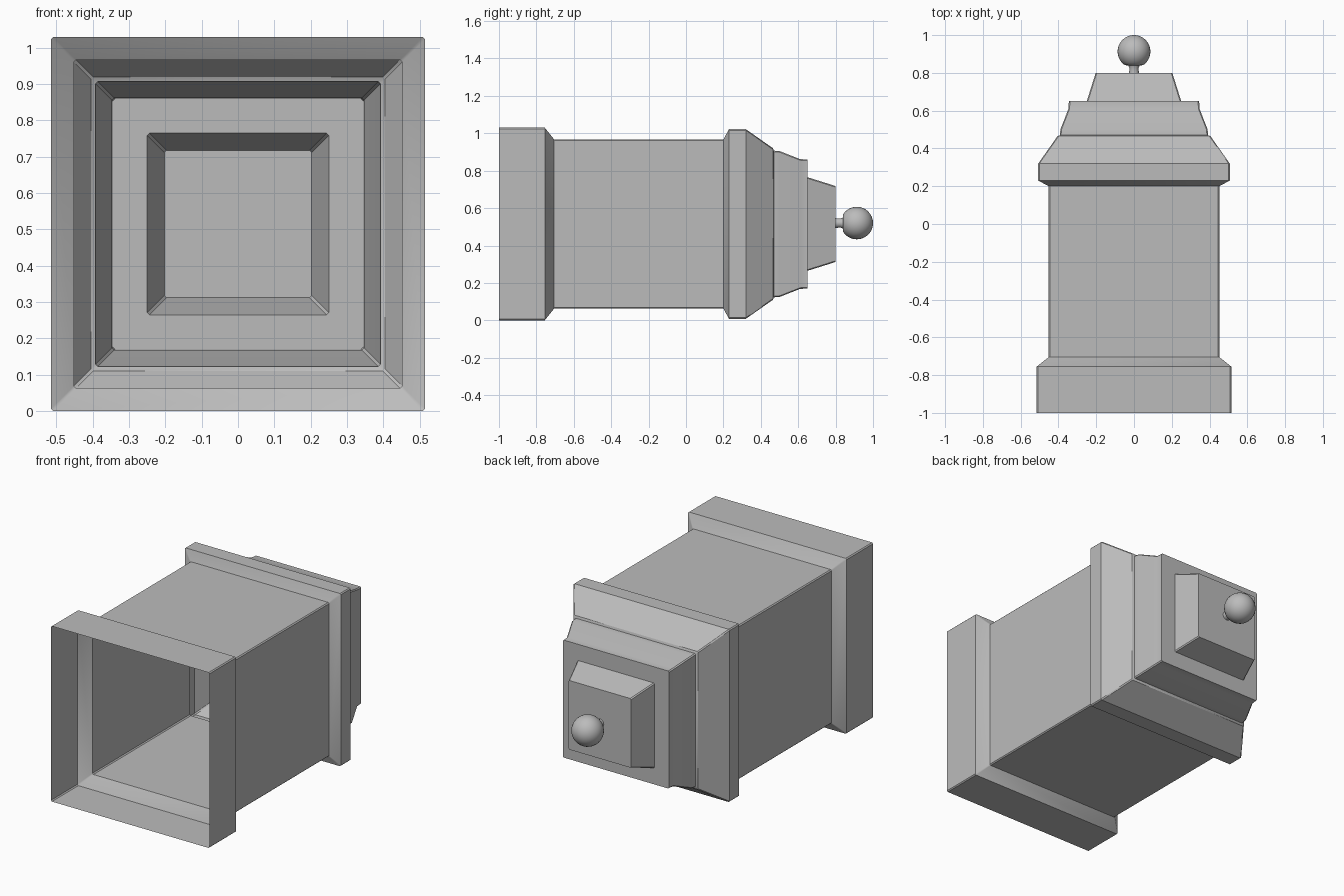
import bpy, bmesh, math
from mathutils import Matrix, Vector

cube = bpy.data.objects.get("Cube")
if cube:
    bpy.data.objects.remove(cube)

MID_Z = 0.515

grey = bpy.data.materials.new("plain grey")
grey.use_nodes = True
colour = (0.5, 0.5, 0.5, 1)
grey.diffuse_color = colour
grey.node_tree.nodes["Principled BSDF"].inputs["Base Color"].default_value = colour


def finish(bm, name, angle):
    mesh = bpy.data.meshes.new(name)
    bmesh.ops.recalc_face_normals(bm, faces=bm.faces)
    bm.to_mesh(mesh)
    bm.free()
    mesh.materials.append(grey)
    obj = bpy.data.objects.new(name, mesh)
    bpy.context.collection.objects.link(obj)
    bpy.ops.object.select_all(action='DESELECT')
    obj.select_set(True)
    bpy.context.view_layer.objects.active = obj
    bpy.ops.object.shade_smooth_by_angle(angle=math.radians(angle))
    return obj


def square_ring(bm, y, half, cut=0.006):
    """Square loop of vertices with clipped corners, facing along y."""
    a, b = half, half - cut
    corners = [(a, -b), (a, b), (b, a), (-b, a), (-a, b), (-a, -b), (-b, -a), (b, -a)]
    return [bm.verts.new((x, y, MID_Z + z)) for x, z in corners]


def square_shell(name, profile):
    """Thin square tube through (y, half width), closed at the last ring."""
    bm = bmesh.new()
    rings = [square_ring(bm, y, half) for y, half in profile]
    for r, s in zip(rings, rings[1:]):
        for i in range(8):
            j = (i + 1) % 8
            bm.faces.new((r[i], r[j], s[j], s[i]))
    bm.faces.new(rings[-1])
    return finish(bm, name, 30)


# Hollow housing, open at the front, stepping in towards the back cap
square_shell("housing", [
    (-1.0, 0.515), (-0.755, 0.515), (-0.705, 0.452),   # front collar
    (0.2, 0.452), (0.23, 0.507), (0.32, 0.507),        # body and rear collar
    (0.465, 0.405), (0.47, 0.392), (0.5, 0.39),        # first step
    (0.61, 0.347), (0.65, 0.345),                      # second step
    (0.65, 0.25), (0.80, 0.203),                       # tapered cap
])

# Neck and ball of the rear knob, turned around the y axis
bm = bmesh.new()
outline = [(0.80, 0.026), (0.825, 0.024), (0.84, 0.03)]
centre, radius, steps = 0.913, 0.087, 16
for k in range(3, steps + 1):
    t = math.pi * k / steps
    outline.append((centre - radius * math.cos(t), radius * math.sin(t)))
verts = [bm.verts.new((r, y, MID_Z + 0.005)) for y, r in outline]
edges = [bm.edges.new(pair) for pair in zip(verts, verts[1:])]
bmesh.ops.spin(bm, geom=verts + edges, cent=Vector((0, 0, MID_Z + 0.005)),
               axis=(0, 1, 0), angle=2 * math.pi, steps=32)
bmesh.ops.remove_doubles(bm, verts=bm.verts, dist=0.0005)
finish(bm, "knob", 40)
